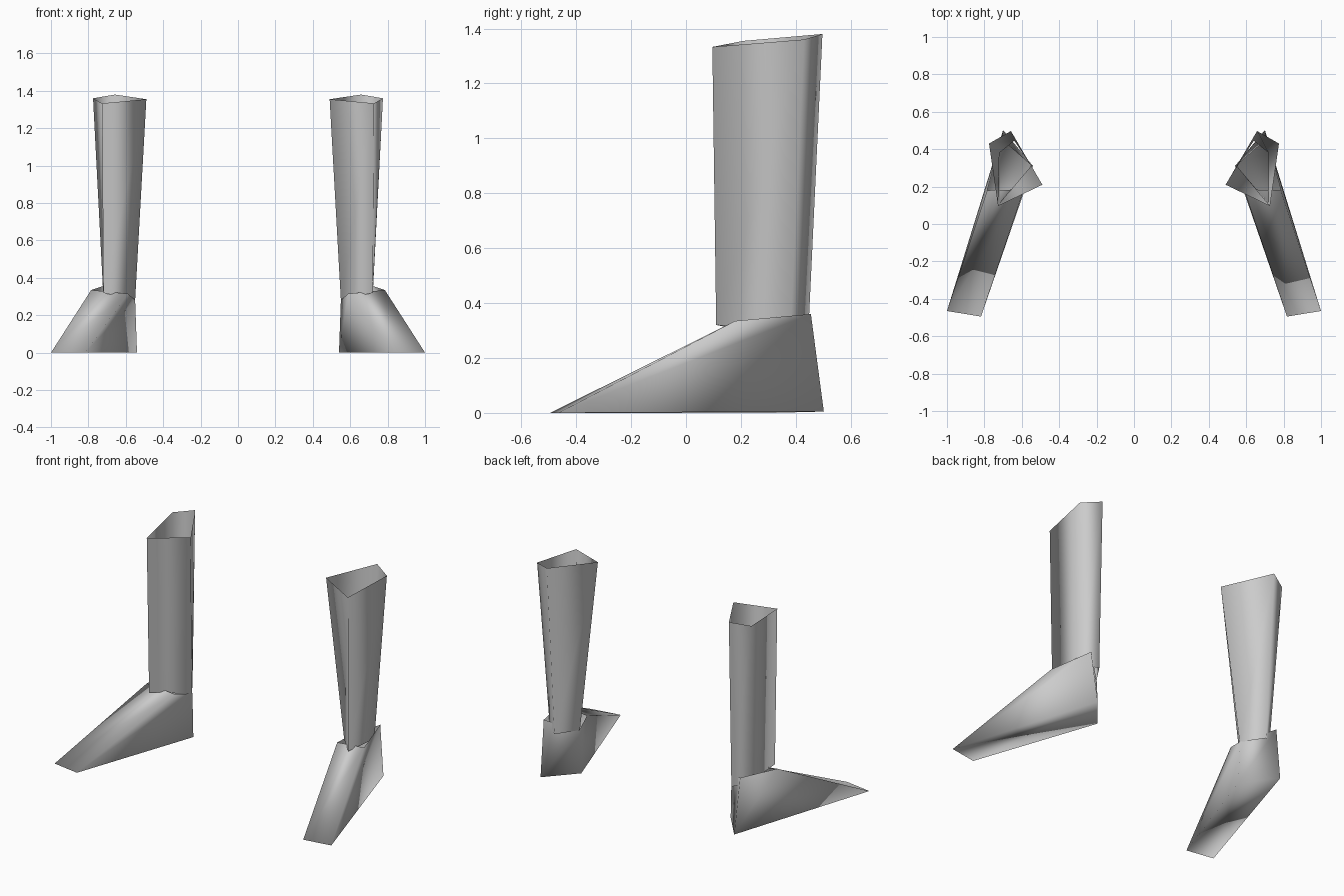
import bpy

if "Cube" in bpy.data.objects:
    bpy.data.objects.remove(bpy.data.objects["Cube"])

grey = bpy.data.materials.new("plain_grey")
grey.diffuse_color = (0.6, 0.6, 0.6, 1)
grey.use_nodes = True
grey.node_tree.nodes["Principled BSDF"].inputs["Base Color"].default_value = grey.diffuse_color


def add_part(name, points, faces, side):
    """Smooth part; side = -1 mirrors it across x and flips its faces."""
    mesh = bpy.data.meshes.new(name)
    verts = [(side * x, y, z) for x, y, z in points]
    if side < 0:
        faces = [f[::-1] for f in faces]
    mesh.from_pydata(verts, [], faces)
    mesh.materials.append(grey)
    for p in mesh.polygons:
        p.use_smooth = True
    obj = bpy.data.objects.new(name, mesh)
    bpy.context.collection.objects.link(obj)


# walls of a four sided tube: lower ring 0-3, upper ring 4-7, counter-clockwise
walls = [(i, (i + 1) % 4, 4 + (i + 1) % 4, 4 + i) for i in range(4)]

# shaft corners: inner, front, outer, back
shaft_low = [(0.55, 0.31, 0.28), (0.72, 0.11, 0.32), (0.72, 0.38, 0.30), (0.64, 0.445, 0.28)]
shaft_top = [(0.49, 0.21, 1.355), (0.727, 0.096, 1.333), (0.775, 0.43, 1.36), (0.658, 0.497, 1.38)]

# foot corners: inner heel, inner toe, outer toe, outer heel; rim is the ankle opening
foot_sole = [(0.54, 0.31, 0), (0.818, -0.495, 0), (1.0, -0.465, 0), (0.70, 0.502, 0.005)]
foot_rim = [(0.55, 0.315, 0.28), (0.588, 0.185, 0.315), (0.785, 0.18, 0.335), (0.71, 0.455, 0.36)]

for side, label in ((1, "right"), (-1, "left")):
    add_part(label + "_shaft", shaft_low + shaft_top, walls, side)
    add_part(label + "_foot", foot_sole + foot_rim, walls + [(3, 2, 1, 0)], side)
